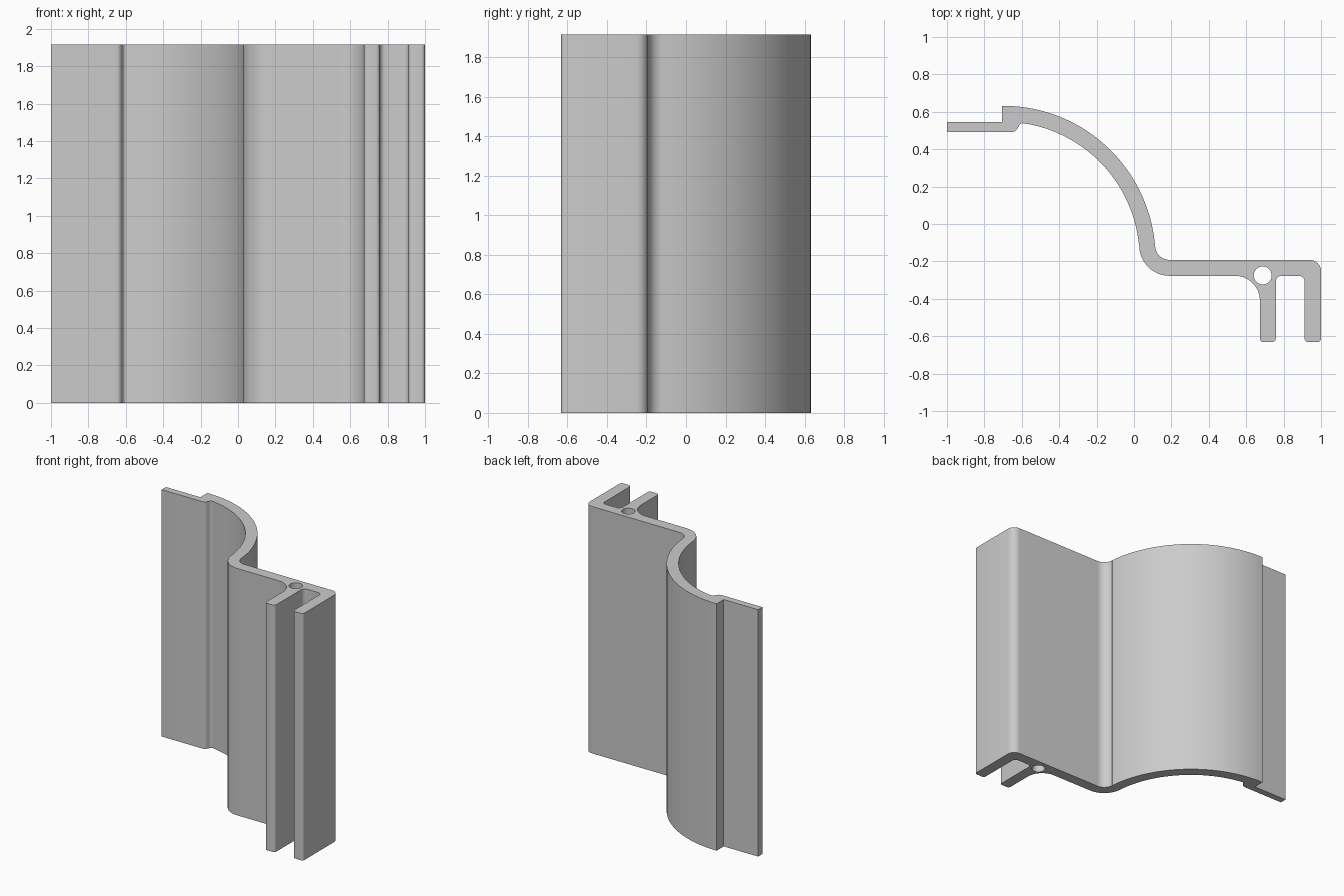
import bpy, bmesh
from math import sin, cos, radians

HEIGHT = 1.915

if "Cube" in bpy.data.objects:
    bpy.data.objects.remove(bpy.data.objects["Cube"])


def arc(x, y, r, start, end, steps=8):
    """Points on an arc, angles in degrees."""
    angles = [radians(start + (end - start) * i / steps) for i in range(steps + 1)]
    return [(x + r * cos(a), y + r * sin(a)) for a in angles]


def leg_end(x0, x1, y=-0.632, r=0.02):
    """Rounded free end of a leg, from its right side to its left side."""
    return arc(x1 - r, y + r, r, 0, -90, 4) + arc(x0 + r, y + r, r, -90, -180, 4)


# Cross-section, clockwise from the outer left corner of the flange
outline = [(-1, 0.493), (-1, 0.545), (-0.705, 0.545), (-0.705, 0.632)]
outline += arc(-0.70, -0.183, 0.815, 90, 4.8, 40)      # outside of the big curve
outline += arc(0.19, -0.115, 0.077, 180, 270, 10)      # bend into the plate
outline += arc(0.94, -0.252, 0.06, 90, 0)              # plate corner
outline += leg_end(0.912, 1.0)                         # right leg
outline += arc(0.882, -0.307, 0.03, 0, 90, 6)          # slot between the legs
outline += arc(0.788, -0.307, 0.03, 90, 180, 6)
outline += leg_end(0.673, 0.758)                       # left leg
outline += arc(0.54, -0.41, 0.133, 0, 90, 14)          # wide fillet
outline += arc(0.19, -0.115, 0.162, 270, 180, 16)      # outside of the bend
outline += arc(-0.70, -0.183, 0.73, 5.3, 82, 40)       # inside of the big curve
outline += arc(-0.595, 0.515, 0.023, 90, 165, 5)       # step down to the flange
outline += arc(-0.65, 0.523, 0.03, -15, -90, 6)

screw_hole = arc(0.688, -0.275, 0.048, 0, 360, 32)[:-1]

# Fill the section around the hole and extrude it upwards
bm = bmesh.new()
edges = []
for loop in (outline, screw_hole):
    verts = [bm.verts.new((x, y, 0)) for x, y in loop]
    edges += [bm.edges.new((v, verts[i - 1])) for i, v in enumerate(verts)]
bmesh.ops.triangle_fill(bm, edges=edges, use_beauty=True, use_dissolve=False)
result = bmesh.ops.extrude_face_region(bm, geom=bm.faces[:], use_keep_orig=True)
top = [g for g in result["geom"] if isinstance(g, bmesh.types.BMVert)]
bmesh.ops.translate(bm, verts=top, vec=(0, 0, HEIGHT))
bmesh.ops.recalc_face_normals(bm, faces=bm.faces[:])

mesh = bpy.data.meshes.new("extruded_profile")
bm.to_mesh(mesh)
bm.free()
profile = bpy.data.objects.new("extruded_profile", mesh)
bpy.context.collection.objects.link(profile)

# Plain grey metal
grey = bpy.data.materials.new("grey")
grey.use_nodes = True
colour = (0.6, 0.6, 0.6, 1)
grey.diffuse_color = colour
grey.node_tree.nodes["Principled BSDF"].inputs["Base Color"].default_value = colour
mesh.materials.append(grey)

bpy.ops.object.select_all(action="DESELECT")
profile.select_set(True)
bpy.context.view_layer.objects.active = profile
bpy.ops.object.shade_smooth_by_angle(angle=radians(30))
